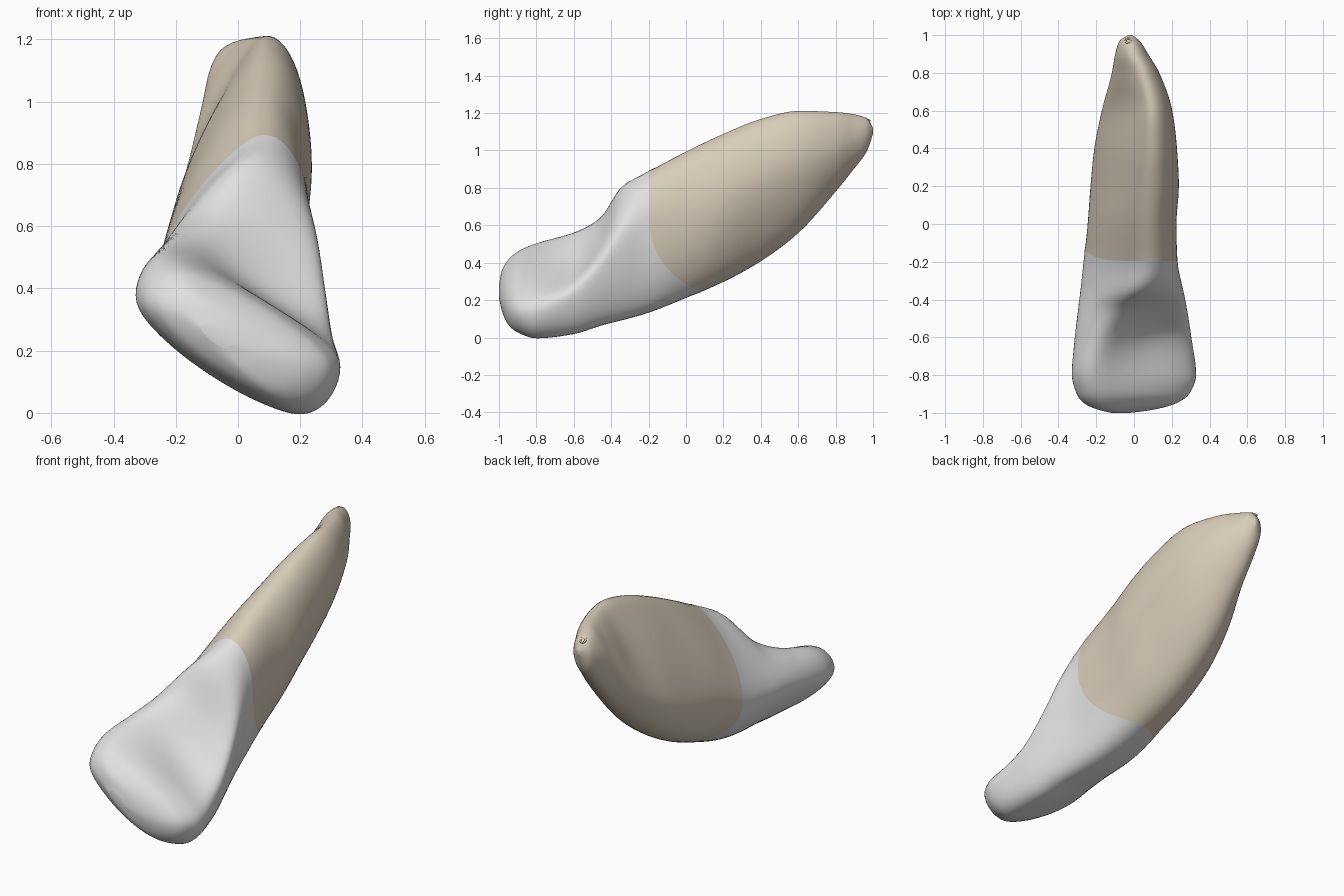
import bpy, bmesh, math
from mathutils import Vector

if "Cube" in bpy.data.objects:
    bpy.data.objects.remove(bpy.data.objects["Cube"])

N = 80  # points around each cross-section

# Cross-sections along y: y, left x z, right x z, top x z, bottom x z,
# then corner sharpness of the four quarters (top right, top left, bottom left, bottom right)
CROWN = [
    (-1.00, -.12, .28, -.02, .22, -.09, .285, -.05, .215, 1.3, 1.2, 1.4, 1.2),
    (-0.985, -.19, .33, .10, .18, -.13, .36, .02, .14, 1.5, 1.1, 1.5, 1.1),
    (-0.95, -.27, .345, .23, .16, -.18, .42, .11, .065, 1.5, 1.0, 1.5, 1.0),
    (-0.90, -.31, .35, .30, .16, -.20, .465, .16, .023, 1.5, 1.0, 1.5, 1.0),
    (-0.80, -.335, .36, .335, .17, -.22, .51, .20, -.01, 1.5, 1.0, 1.5, 1.0),
    (-0.60, -.32, .40, .308, .27, -.17, .57, .18, .012, 1.45, 1.2, 1.4, 1.0),
    (-0.45, -.302, .42, .283, .42, -.08, .655, .15, .06, 1.2, 1.35, 1.25, 1.0),
    (-0.35, -.29, .43, .262, .53, .02, .815, .12, .085, 1.1, 1.6, 1.15, 1.0),
    (-0.20, -.272, .44, .231, .62, .08, .898, .08, .128, 1.0, 1.5, 1.05, 1.0),
]
ROOT = [
    (0.00, -.249, .50, .225, .68, .08, 1.005, .02, .207, 1.0, 1.45, 1.0, 1.05),
    (0.20, -.234, .55, .239, .78, .085, 1.10, -.02, .292, 1.0, 1.5, 1.0, 1.1),
    (0.40, -.214, .62, .229, .88, .09, 1.18, -.03, .402, 1.0, 1.55, 1.0, 1.15),
    (0.60, -.174, .76, .204, .97, .085, 1.222, -.03, .552, 1.0, 1.7, 1.0, 1.15),
    (0.80, -.118, .98, .135, 1.02, .045, 1.21, -.03, .775, 1.0, 1.4, 1.0, 1.15),
    (0.90, -.10, 1.05, .075, 1.06, 0.0, 1.195, -.03, .902, 1.0, 1.1, 1.0, 1.1),
    (0.97, -.077, 1.09, .03, 1.09, -.02, 1.172, -.025, 1.0, 1.0, 1.0, 1.0, 1.0),
    (1.00, -.03, 1.11, -.01, 1.11, -.02, 1.12, -.02, 1.09, 1.0, 1.0, 1.0, 1.0),
]
STATIONS = CROWN + ROOT
YS = [s[0] for s in STATIONS]


def slope(i, c):
    """Monotone slope of column c at station i, so curves never overshoot."""
    def sec(k):
        return (STATIONS[k + 1][c] - STATIONS[k][c]) / (YS[k + 1] - YS[k])
    if i == 0:
        return sec(0)
    if i == len(YS) - 1:
        return sec(i - 1)
    a, b = sec(i - 1), sec(i)
    return 0 if a * b <= 0 else 2 * a * b / (a + b)


SLOPES = [[slope(i, c) for c in range(13)] for i in range(len(YS))]


def section(y):
    """All section values at any y."""
    i = max(k for k in range(len(YS) - 1) if YS[k] <= y or k == 0)
    h = YS[i + 1] - YS[i]
    t = (y - YS[i]) / h
    h00, h10 = 2 * t**3 - 3 * t**2 + 1, t**3 - 2 * t**2 + t
    return [h00 * STATIONS[i][c] + h10 * h * SLOPES[i][c]
            + (1 - h00) * STATIONS[i + 1][c] + (t**3 - t**2) * h * SLOPES[i + 1][c]
            for c in range(13)]


def surface(y, a):
    """Point on the tooth at length y and angle a around it."""
    _, lx, lz, rx, rz, tx, tz, bx, bz, ptr, ptl, pbl, pbr = section(y)
    c, s = math.cos(a), math.sin(a)
    side, sz = ((rx, rz) if c >= 0 else (lx, lz))
    end, ez = ((tx, tz) if s >= 0 else (bx, bz))
    p = (ptr if c >= 0 else ptl) if s >= 0 else (pbr if c >= 0 else pbl)
    point = Vector((end + (side - end) * abs(c)**p, y, sz + (ez - sz) * abs(s)**p))
    # scooped hollow on the inner face of the crown
    if c > 0 and s > 0:
        depth = .075 * math.exp(-((y + .58) / .2)**2) * math.sin(2 * a)**2
        point -= depth * Vector((.45, 0, .9))
    # shallow groove along the right side of the root
    if c > 0 and s < 0:
        point.x -= .015 * math.exp(-((y - .45) / .3)**2) * math.sin(2 * a)**2
    return point


def seam(a):
    """The neck line dips towards the root on the underside and far left."""
    return -.195 + .275 * max(0, -math.sin(a))**2 + .06 * max(0, -math.cos(a))**8


def ring_points(tip, f):
    """One ring, evenly spaced around and with its corners softened."""
    m = 2 * N
    raw = [surface(tip + (seam(a) - tip) * f, a)
           for a in (2 * math.pi * k / m for k in range(m))]
    raw.append(raw[0])
    dist = [0]
    for p, q in zip(raw, raw[1:]):
        dist.append(dist[-1] + (q - p).length)
    pts, j = [], 0
    for k in range(N):
        d = dist[-1] * k / N
        while dist[j + 1] < d:
            j += 1
        pts.append(raw[j].lerp(raw[j + 1], (d - dist[j]) / max(dist[j + 1] - dist[j], 1e-9)))
    for _ in range(3):
        pts = [(pts[k - 1] + 2 * pts[k] + pts[(k + 1) % N]) / 4 for k in range(N)]
    return pts


def material(name, colour):
    m = bpy.data.materials.new(name)
    m.diffuse_color = (*colour, 1)
    m.use_nodes = True
    m.node_tree.nodes["Principled BSDF"].inputs["Base Color"].default_value = m.diffuse_color
    return m


def loft(name, tip, rows, mat):
    """Skin from the tip at y = tip to the neck line, rows packed near the tip."""
    bm = bmesh.new()
    rings = [[bm.verts.new(p) for p in ring_points(tip, (r / rows)**1.8)]
             for r in range(rows + 1)]
    for r0, r1 in zip(rings, rings[1:]):
        for k in range(N):
            j = (k + 1) % N
            bm.faces.new((r0[k], r0[j], r1[j], r1[k]))
    cap = bm.faces.new(rings[0])
    bmesh.ops.recalc_face_normals(bm, faces=bm.faces)
    bm.normal_update()
    if cap.normal.y * tip < 0:
        bmesh.ops.reverse_faces(bm, faces=bm.faces)
    # even out the surface, leaving the neck line in place
    inner = [v for v in bm.verts if not v.is_boundary]
    for _ in range(3):
        bmesh.ops.smooth_vert(bm, verts=inner, factor=.5,
                              use_axis_x=True, use_axis_y=True, use_axis_z=True)
    for f in bm.faces:
        f.smooth = True
    me = bpy.data.meshes.new(name)
    bm.to_mesh(me)
    bm.free()
    me.materials.append(mat)
    ob = bpy.data.objects.new(name, me)
    bpy.context.collection.objects.link(ob)
    return ob


enamel = material("enamel white", (.75, .75, .75))
dentine = material("root beige", (.69, .61, .49))

# Crown and root meet exactly along the neck line
loft("crown", -1, 52, enamel)
loft("root", 1, 60, dentine)

# Tiny raised opening at the root tip
bpy.ops.mesh.primitive_torus_add(location=(-.03, .97, 1.166), rotation=(-.5, 0, 0),
                                 major_radius=.014, minor_radius=.005,
                                 major_segments=20, minor_segments=8)
opening = bpy.context.object
opening.name = "root_tip_opening"
opening.data.materials.append(dentine)
bpy.ops.object.shade_smooth()
